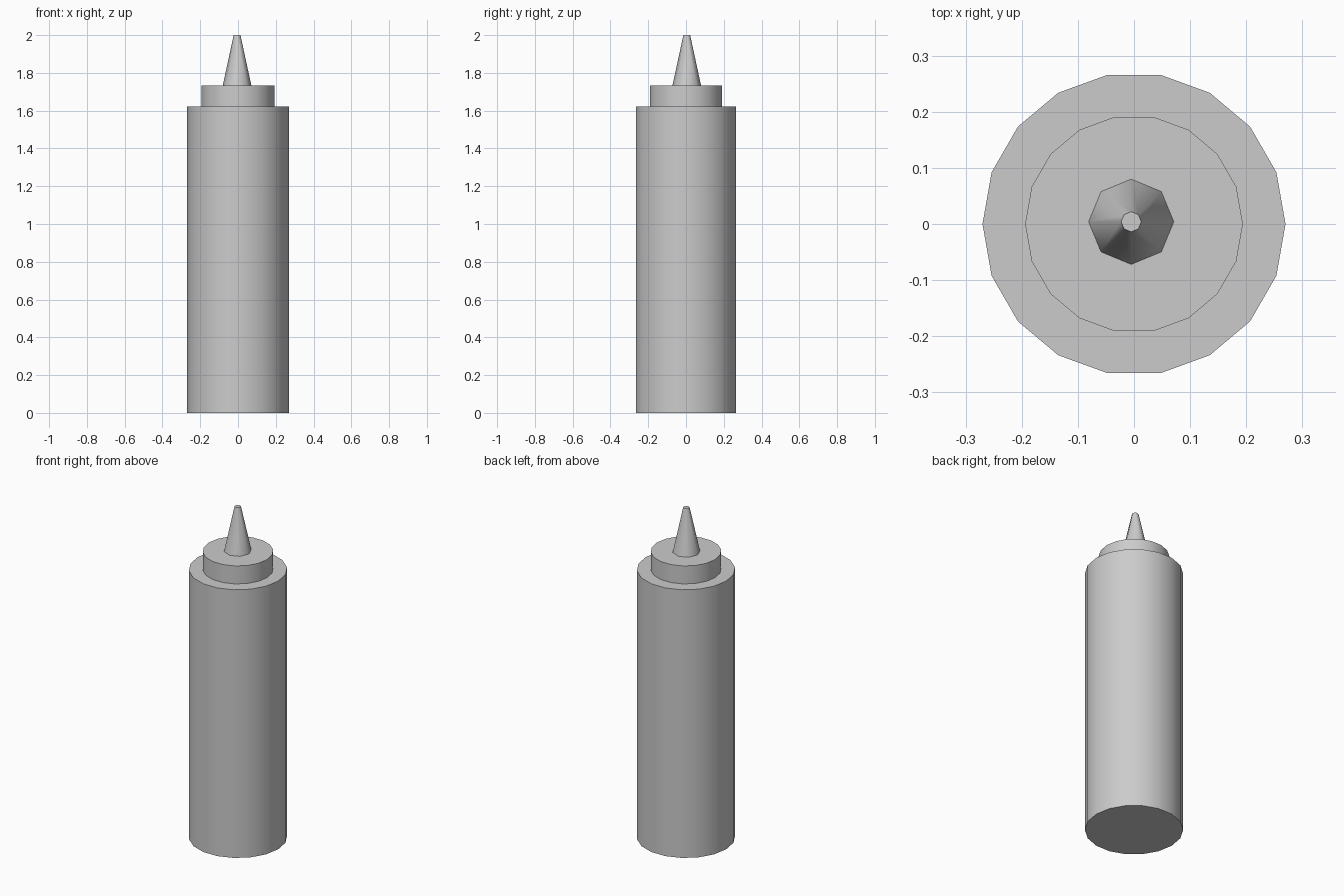
import bpy
import math

# Remove the default cube
cube = bpy.data.objects.get("Cube")
if cube:
    bpy.data.objects.remove(cube, do_unlink=True)

# Single plastic material
grey = bpy.data.materials.new("grey plastic")
grey.use_nodes = True
colour = (0.6, 0.6, 0.6, 1)
grey.diffuse_color = colour
grey.node_tree.nodes["Principled BSDF"].inputs["Base Color"].default_value = colour


def add_round_part(name, sides, bottom_radius, top_radius, z0, z1, x=0, y=0):
    """Upright cylinder or tapered cone with a corner on the x axis."""
    bpy.ops.mesh.primitive_cone_add(
        vertices=sides, radius1=bottom_radius, radius2=top_radius,
        depth=z1 - z0, location=(x, y, (z0 + z1) / 2),
        rotation=(0, 0, math.radians(90)))
    part = bpy.context.object
    part.name = name
    part.data.materials.append(grey)
    bpy.ops.object.shade_smooth_by_angle(angle=math.radians(50))
    return part


# Bottle body, screw cap and slightly off-centre tapered nozzle
add_round_part("bottle_body", 18, 0.27, 0.27, 0, 1.623)
add_round_part("cap", 18, 0.194, 0.194, 1.623, 1.732)
add_round_part("nozzle", 8, 0.076, 0.018, 1.732, 2.0, x=-0.005, y=0.004)
